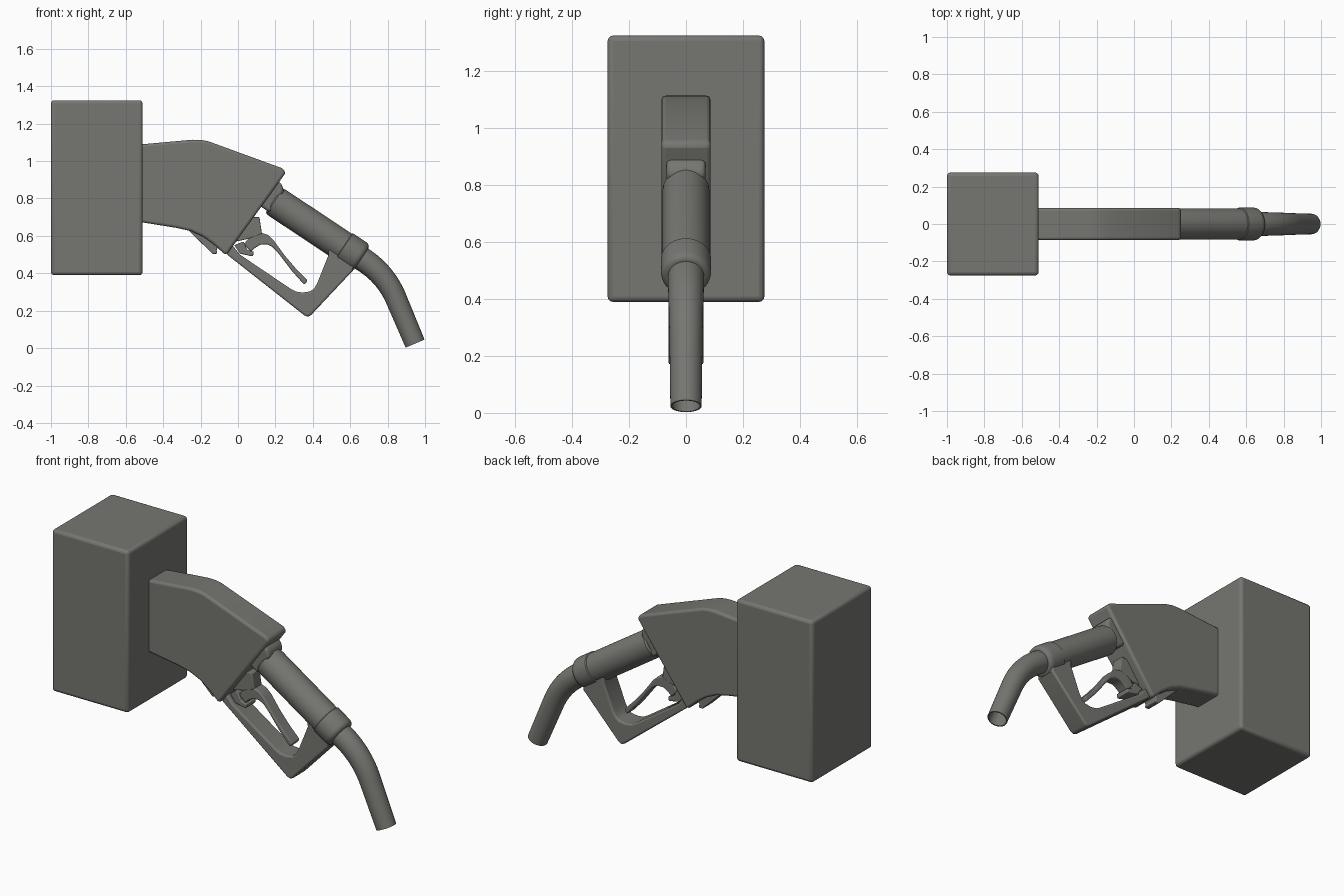
import bpy, bmesh, math
from mathutils import Vector

if "Cube" in bpy.data.objects:
    bpy.data.objects.remove(bpy.data.objects["Cube"])

grey = bpy.data.materials.new("dark warm grey")
grey.diffuse_color = (0.18, 0.18, 0.165, 1)
grey.use_nodes = True
grey.node_tree.nodes["Principled BSDF"].inputs["Base Color"].default_value = grey.diffuse_color


def finish(name, bm, bevel=0, segments=3):
    bmesh.ops.recalc_face_normals(bm, faces=bm.faces)
    me = bpy.data.meshes.new(name)
    bm.to_mesh(me)
    bm.free()
    me.materials.append(grey)
    ob = bpy.data.objects.new(name, me)
    bpy.context.collection.objects.link(ob)
    bpy.ops.object.select_all(action='DESELECT')
    ob.select_set(True)
    bpy.context.view_layer.objects.active = ob
    if bevel:
        m = ob.modifiers.new("rounded_edges", 'BEVEL')
        m.width, m.segments = bevel, segments
        m.limit_method, m.angle_limit = 'ANGLE', math.radians(40)
    bpy.ops.object.shade_smooth_by_angle(angle=math.radians(35))
    return ob


def plate(name, pts, half, bevel):
    """Side profile in x, z extruded across y."""
    bm = bmesh.new()
    face = bm.faces.new([bm.verts.new((x, -half, z)) for x, z in pts])
    ext = bmesh.ops.extrude_face_region(bm, geom=[face])
    verts = [v for v in ext["geom"] if isinstance(v, bmesh.types.BMVert)]
    bmesh.ops.translate(bm, verts=verts, vec=(0, 2 * half, 0))
    return finish(name, bm, bevel)


def tube(name, rings, sides=40):
    """Skin of circles: each ring is (centre, direction, radius) in x, z."""
    bm = bmesh.new()
    loops = []
    for c, d, r in rings:
        d = d.normalized()
        n = Vector((-d.y, d.x))
        loop = []
        for i in range(sides):
            a = math.tau * i / sides
            p = c + n * (r * math.cos(a))
            loop.append(bm.verts.new((p.x, r * math.sin(a), p.y)))
        loops.append(loop)
    for a, b in zip(loops, loops[1:]):
        for i in range(sides):
            j = (i + 1) % sides
            bm.faces.new((a[i], a[j], b[j], b[i]))
    bm.faces.new(loops[0])
    bm.faces.new(loops[-1])
    return finish(name, bm)


# Wall block
plate("wall_block", [(-1, 0.39), (-0.51, 0.39), (-0.51, 1.325), (-1, 1.325)], 0.275, 0.018)

# Handle body, with softly bent top and belly
plate("handle_body", [
    (-0.53, 1.088), (-0.245, 1.114), (-0.20, 1.113), (-0.16, 1.106), (-0.11, 1.088),
    (0.235, 0.962), (0.253, 0.945), (0.25, 0.93), (-0.06, 0.50), (-0.075, 0.505),
    (-0.13, 0.555), (-0.185, 0.595), (-0.25, 0.625), (-0.33, 0.643), (-0.53, 0.675)], 0.086, 0.014)

# Barrel axis
start, end = Vector((0.19, 0.79)), Vector((0.66, 0.478))
axis = (end - start).normalized()
up = Vector((-axis.y, axis.x))

# Neck block between body and barrel
plate("neck", [tuple(start + axis * d + up * h) for d, h in
               [(-0.1, -0.065), (0.02, -0.065), (0.02, 0.07), (-0.012, 0.098), (-0.1, 0.098)]],
      0.068, 0.015)

# Barrel with raised end collar
tube("barrel", [(start + axis * d, axis, r) for d, r in [
    (0, 0.072), (0.008, 0.081), (0.03, 0.083), (0.448, 0.083), (0.452, 0.088),
    (0.535, 0.088), (0.55, 0.085), (0.56, 0.078), (0.564, 0.068)]])

# Bent spout with a hollow tip
corner, tip = Vector((0.791, 0.392)), Vector((0.947, 0.024))
down = (tip - corner).normalized()
p0, p2 = corner - axis * 0.14, corner + down * 0.14
rings = [(end - axis * 0.03, axis, 0.064)]
for i in range(17):
    t = i / 16
    pos = p0 * (1 - t) ** 2 + corner * 2 * t * (1 - t) + p2 * t * t
    tangent = (corner - p0) * (1 - t) + (p2 - corner) * t
    rings.append((pos, tangent, 0.064 - 0.006 * t))
rings += [(tip, down, 0.055), (tip, down, 0.049), (tip - down * 0.12, down, 0.049)]
tube("spout", rings)

# Trigger guard
plate("trigger_guard", [
    (-0.065, 0.505), (0.355, 0.175), (0.375, 0.167), (0.392, 0.178), (0.615, 0.415),
    (0.62, 0.47), (0.48, 0.55), (0.485, 0.50), (0.425, 0.35), (0.408, 0.32),
    (0.385, 0.303), (0.345, 0.297), (0.31, 0.302), (0.28, 0.318),
    (0.01, 0.50), (-0.03, 0.55)], 0.062, 0.01)

# Trigger lever, curved at its root
plate("trigger", [
    (0.03, 0.555), (0.055, 0.585), (0.085, 0.605), (0.13, 0.615), (0.16, 0.605),
    (0.19, 0.577), (0.25, 0.495), (0.31, 0.425), (0.372, 0.362), (0.355, 0.338),
    (0.29, 0.41), (0.215, 0.508), (0.185, 0.54), (0.155, 0.555), (0.12, 0.553),
    (0.09, 0.535), (0.07, 0.515)], 0.036, 0.007)

# Trigger hanger and pivot catch under the body
plate("trigger_hanger", [(0.07, 0.70), (0.115, 0.70), (0.128, 0.61), (0.06, 0.585), (-0.01, 0.57)],
      0.036, 0.005)
plate("trigger_catch", [(-0.02, 0.55), (0.03, 0.57), (0.05, 0.525), (0.085, 0.515),
                        (0.08, 0.49), (0.01, 0.505)], 0.045, 0.005)

# Small tab under the belly
plate("belly_tab", [(-0.265, 0.63), (-0.135, 0.503), (-0.11, 0.505), (-0.115, 0.525),
                    (-0.10, 0.55), (-0.18, 0.62)], 0.045, 0.005)
